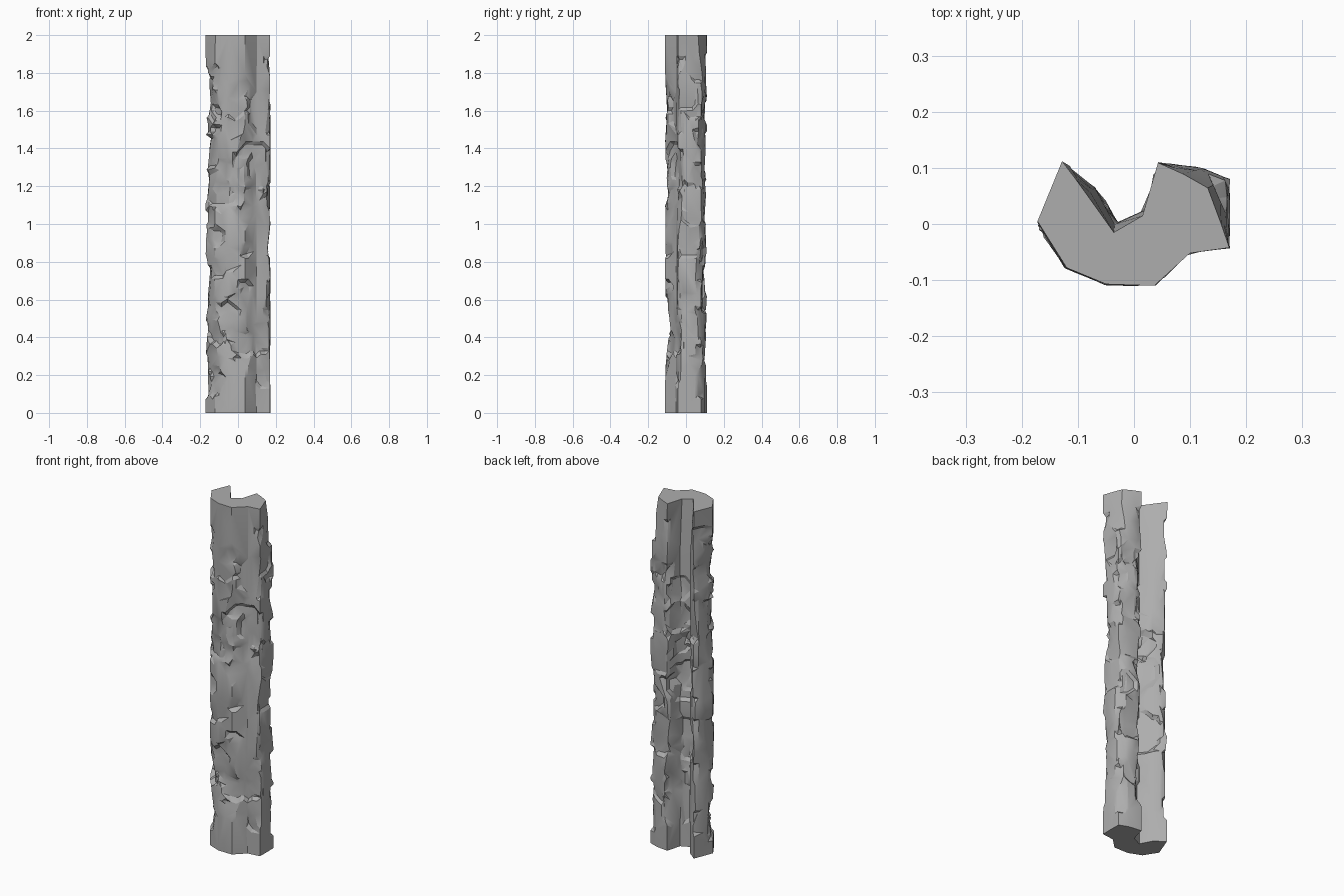
import bpy, bmesh, math, random
from mathutils import Vector

if "Cube" in bpy.data.objects:
    bpy.data.objects.remove(bpy.data.objects["Cube"])

random.seed(11)
HEIGHT, RINGS, SUB = 2.0, 110, 4

# Crescent outline, counter-clockwise from the left corner: at the top and lower down
TOP = [(-.172, .005), (-.12, -.078), (-.05, -.107), (.036, -.11), (.10, -.052),
       (.17, -.042), (.15, .015), (.13, .065), (.09, .088), (.043, .11),
       (.015, .015), (-.035, -.015), (-.082, .05), (-.128, .112)]
LOW = [(-.171, -.003), (-.123, -.079), (-.05, -.109), (.038, -.11), (.098, -.052),
       (.17, -.043), (.171, .02), (.17, .08), (.12, .10), (.043, .11),
       (.02, .025), (-.035, .0), (-.07, .065), (-.127, .11)]
N = len(TOP)


def outline(z):
    """Cross-section at height z, each side split into SUB pieces."""
    t = min(1, max(0, (HEIGHT - z) / 0.3))
    c = [Vector(a).lerp(Vector(b), t) for a, b in zip(TOP, LOW)]
    return [c[i].lerp(c[(i + 1) % N], j / SUB) for i in range(N) for j in range(SUB)]


def outward(ring, i):
    """Horizontal outward direction at point i of a ring."""
    d = ring[(i + 2) % len(ring)] - ring[i - 2]
    return Vector((d.y, -d.x)).normalized()


levels = [HEIGHT * k / RINGS for k in range(RINGS + 1)]
rings = [outline(z) for z in levels]
count = N * SUB
normals = [outward(rings[RINGS // 2], i) for i in range(count)]


def chip(i, k, depth, radius, tilt, slope):
    """Shave a tilted flat facet into the rock around point i of ring k."""
    h = normals[i]
    side = Vector((-h.y, h.x))
    h = (h + side * slope).normalized()
    c, cz = rings[k][i] - h * depth, levels[k]
    span = int(radius / levels[1])
    for kk in range(max(0, k - span), min(RINGS, k + span) + 1):
        for di in range(-8, 9):
            j = (i + di) % count
            p = rings[kk][j]
            dz = levels[kk] - cz
            if (p - c).length ** 2 + dz * dz > radius * radius:
                continue
            over = h.dot(p - c) + tilt * dz
            if over > 0:
                rings[kk][j] = p - h * min(over, depth + 0.008)


# Chips on the ridges
convex = [0, 1, 3, 5, 7, 9, 13]
for corner in convex:
    z = random.uniform(0.12, 0.25)
    while z < 1.85:
        chip(corner * SUB, round(z / HEIGHT * RINGS), random.uniform(.005, .02),
             random.uniform(.04, .11), random.uniform(-.3, .3), random.uniform(-.4, .4))
        z += random.uniform(.12, .30)
# Shallower gouges all over the faces and in the groove
for _ in range(90):
    chip(random.randrange(count), random.randrange(8, RINGS - 10), random.uniform(.002, .008),
         random.uniform(.04, .13), random.uniform(-.15, .15), random.uniform(-.25, .25))

# Rock column mesh
bm = bmesh.new()
grid = [[bm.verts.new((p.x, p.y, z)) for p in ring] for ring, z in zip(rings, levels)]
for a, b in zip(grid, grid[1:]):
    for i in range(count):
        j = (i + 1) % count
        bm.faces.new((a[i], a[j], b[j], b[i]))
bm.faces.new(grid[0][::-1])
bm.faces.new(grid[-1])
bmesh.ops.triangulate(bm, faces=bm.faces[:])
mesh = bpy.data.meshes.new("rock_column")
bm.to_mesh(mesh)
bm.free()
column = bpy.data.objects.new("rock_column", mesh)
bpy.context.collection.objects.link(column)
bpy.context.view_layer.objects.active = column
column.select_set(True)

# Dark stone colour
stone = bpy.data.materials.new("dark_stone")
stone.diffuse_color = (0.42, 0.42, 0.42, 1)
stone.use_nodes = True
stone.node_tree.nodes["Principled BSDF"].inputs["Base Color"].default_value = stone.diffuse_color
mesh.materials.append(stone)

# Merge the grid into irregular chiselled facets
mod = column.modifiers.new("facets", 'DECIMATE')
mod.ratio = 0.2
bpy.ops.object.modifier_apply(modifier=mod.name)
bpy.ops.object.shade_smooth_by_angle(angle=math.radians(25))
